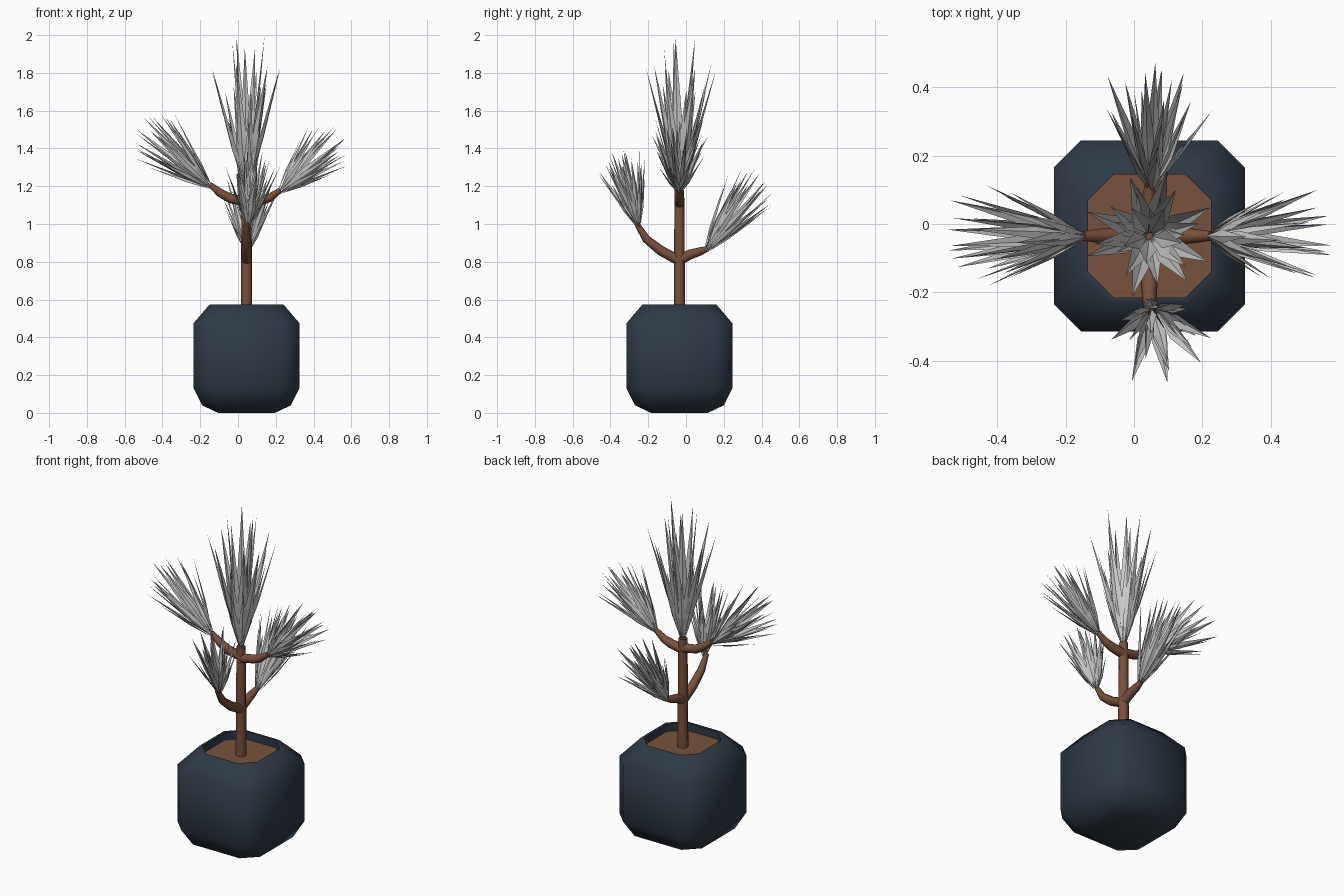
import bpy, bmesh, math, random
from mathutils import Vector

if "Cube" in bpy.data.objects:
    bpy.data.objects.remove(bpy.data.objects["Cube"])

random.seed(4)
CX, CY = 0.045, -0.035


def material(name, rgb):
    m = bpy.data.materials.new(name)
    m.diffuse_color = (*rgb, 1)
    m.use_nodes = True
    m.node_tree.nodes["Principled BSDF"].inputs["Base Color"].default_value = m.diffuse_color
    return m


NAVY = material("dark blue glaze", (0.028, 0.042, 0.062))
BARK = material("brown bark", (0.19, 0.08, 0.045))
SOIL = material("brown soil", (0.19, 0.085, 0.045))
LEAF = material("pale grey leaf", (0.6, 0.6, 0.6))


def finish(bm, name, mat, smooth=None):
    me = bpy.data.meshes.new(name)
    bm.to_mesh(me)
    bm.free()
    ob = bpy.data.objects.new(name, me)
    bpy.context.collection.objects.link(ob)
    me.materials.append(mat)
    if smooth:
        bpy.ops.object.select_all(action='DESELECT')
        ob.select_set(True)
        bpy.context.view_layer.objects.active = ob
        bpy.ops.object.shade_smooth_by_angle(angle=math.radians(smooth))
    return ob


def octagon(bm, h, c, z):
    """Square ring of half width h with corners cut by c."""
    k = h - c
    pts = [(h, -k), (h, k), (k, h), (-k, h), (-h, k), (-h, -k), (-k, -h), (k, -h)]
    return [bm.verts.new((CX + x, CY + y, z)) for x, y in pts]


def bridge(bm, a, b):
    n = len(a)
    for i in range(n):
        bm.faces.new((a[i], a[(i + 1) % n], b[(i + 1) % n], b[i]))


# Pot: chamfered cube with a recessed opening
bm = bmesh.new()
profile = [(0.15, 0.06, 0), (0.235, 0.08, 0.04), (0.28, 0.08, 0.13), (0.28, 0.08, 0.475),
           (0.195, 0.08, 0.575), (0.18, 0.075, 0.575), (0.18, 0.075, 0.52)]
rings = [octagon(bm, *p) for p in profile]
for a, b in zip(rings, rings[1:]):
    bridge(bm, a, b)
bm.faces.new(rings[0][::-1])
finish(bm, "pot", NAVY, 60)

# Soil disc
bm = bmesh.new()
bm.faces.new(octagon(bm, 0.18, 0.075, 0.53))
finish(bm, "soil", SOIL)


def tube(name, pts, radii, sides=8):
    bm = bmesh.new()
    pts = [Vector(p) for p in pts]
    rings = []
    for i, p in enumerate(pts):
        d = (pts[min(i + 1, len(pts) - 1)] - pts[max(i - 1, 0)]).normalized()
        ref = Vector((0, 1, 0)) if abs(d.y) < 0.5 else Vector((1, 0, 0))
        u = d.cross(ref).normalized()
        v = d.cross(u)
        rings.append([bm.verts.new(p + radii[i] * (u * math.cos(t) + v * math.sin(t)))
                      for t in (2 * math.pi * k / sides for k in range(sides))])
    for a, b in zip(rings, rings[1:]):
        bridge(bm, a, b)
    bm.faces.new(rings[0][::-1])
    bm.faces.new(rings[-1])
    finish(bm, name, BARK, 50)


# Trunk and four side branches, each given as (outward distance, height)
tube("trunk", [(CX, CY, 0.52), (CX, CY, 0.9), (CX, CY, 1.18)], [0.03, 0.028, 0.025])


def branch(name, dx, dy, path):
    pts = [(CX + dx * r, CY + dy * r, z) for r, z in path]
    tube(name, pts, [0.027, 0.026, 0.022, 0.014][:len(pts) - 1] + [0.014])


branch("left_branch", -1, 0, [(0, 1.12), (0.085, 1.135), (0.14, 1.165), (0.195, 1.21)])
branch("right_branch", 1, 0, [(0, 1.11), (0.08, 1.125), (0.125, 1.14), (0.18, 1.18)])
branch("front_branch", 0, -1, [(0, 0.805), (0.10, 0.86), (0.175, 0.92), (0.225, 1.0)])
branch("back_branch", 0, 1, [(0, 0.81), (0.06, 0.84), (0.11, 0.855), (0.15, 0.87)])


def tuft(name, base, axis, layers):
    """Folded pointed blades; a layer is (count, start offset, length, tilt degrees, width)."""
    bm = bmesh.new()
    axis = Vector(axis).normalized()
    side = axis.cross(Vector((0.3, 1, 0.2))).normalized()
    up = axis.cross(side)
    for li, (count, start, length, tilt, width) in enumerate(layers):
        for k in range(count):
            a = 2 * math.pi * (k + 0.5 * (li % 2)) / count + random.uniform(-0.2, 0.2)
            out = side * math.cos(a) + up * math.sin(a)
            t = math.radians(tilt * random.uniform(0.85, 1.1))
            d = axis * math.cos(t) + out * math.sin(t)
            w = d.cross(out).normalized() * width / 2
            n = w.cross(d).normalized() * width * 0.2
            n = n if n.dot(out) > 0 else -n
            L = length * random.uniform(0.92, 1.0)
            o = Vector(base) + axis * start + out * 0.008
            root, tip = bm.verts.new(o), bm.verts.new(o + d * L)
            l, r = bm.verts.new(o + d * L * 0.4 + w), bm.verts.new(o + d * L * 0.4 - w)
            mid = bm.verts.new(o + d * L * 0.4 + n)
            for tri in ((root, mid, l), (root, r, mid), (l, mid, tip), (mid, r, tip)):
                bm.faces.new(tri)
    finish(bm, name, LEAF)


def side_layers(L, spread):
    return [(6, 0, L * 0.72, spread, 0.04), (8, 0.02, L * 0.88, spread, 0.042),
            (6, 0.02, L * 0.95, spread * 0.65, 0.042), (4, 0.02, L, spread * 0.3, 0.04)]


# Leaf tufts at every branch end
tuft("crown_leaves", (CX, CY, 1.16), (0, 0, 1),
     [(7, 0, 0.43, 16, 0.042), (8, 0.02, 0.58, 15, 0.05),
      (8, 0.03, 0.7, 16, 0.055), (5, 0.04, 0.8, 6, 0.055)])
tuft("left_leaves", (-0.14, CY, 1.19), (-0.74, -0.01, 0.66), side_layers(0.5, 22))
tuft("right_leaves", (0.215, CY, 1.165), (0.72, -0.01, 0.69), side_layers(0.44, 22))
tuft("front_leaves", (CX + 0.01, -0.25, 0.98), (0.06, -0.26, 0.96), side_layers(0.41, 22))
tuft("back_leaves", (CX + 0.005, 0.1, 0.85), (0.02, 0.6, 0.8), side_layers(0.5, 20))
